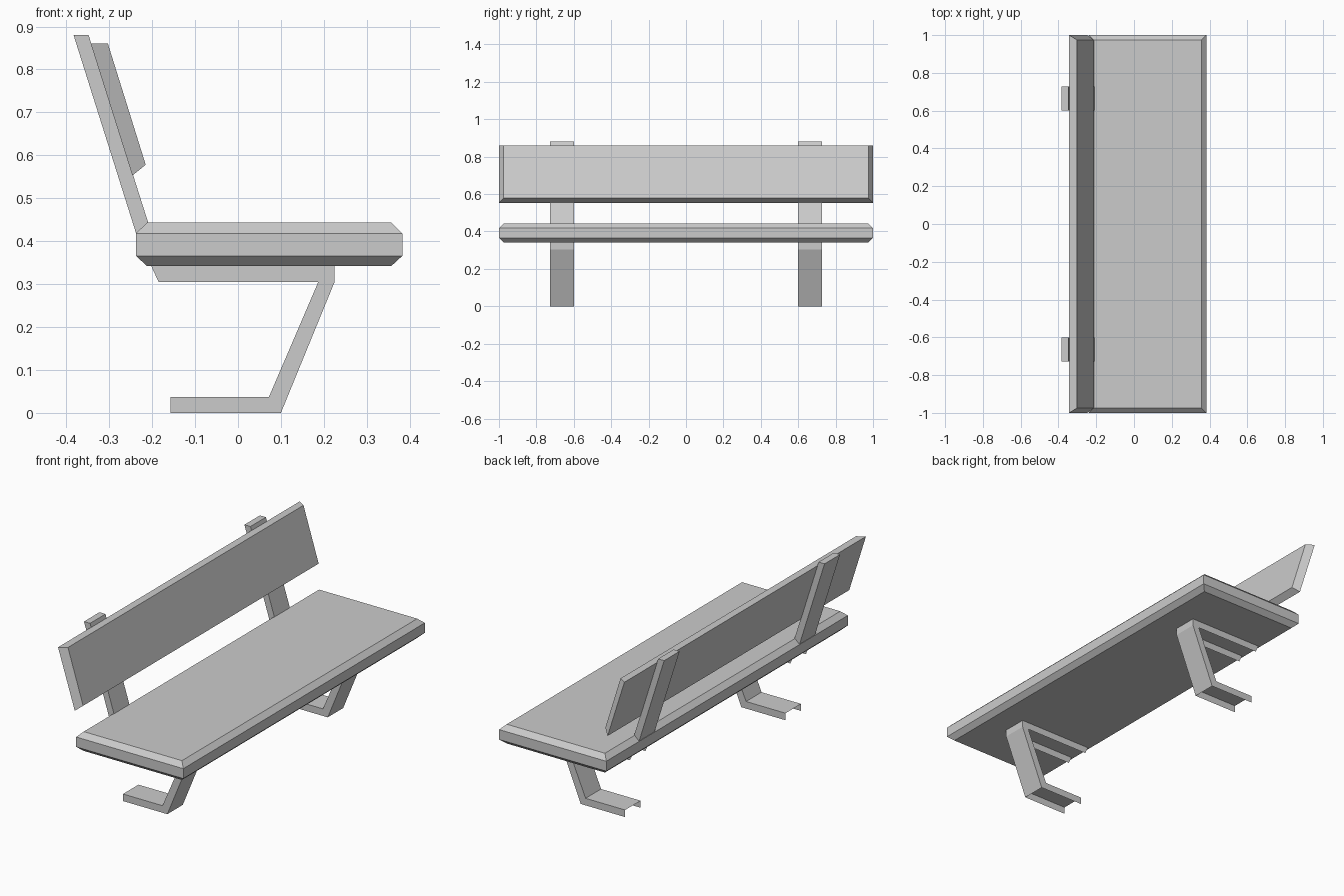
import bpy
import bmesh

cube = bpy.data.objects.get("Cube")
if cube:
    bpy.data.objects.remove(cube, do_unlink=True)

grey = bpy.data.materials.new("light_grey")
grey.use_nodes = True
colour = (0.6, 0.6, 0.6, 1)
grey.diffuse_color = colour
grey.node_tree.nodes["Principled BSDF"].inputs["Base Color"].default_value = colour


def finish(name, bm):
    bmesh.ops.remove_doubles(bm, verts=bm.verts, dist=0.0005)
    bmesh.ops.recalc_face_normals(bm, faces=bm.faces)
    mesh = bpy.data.meshes.new(name)
    bm.to_mesh(mesh)
    bm.free()
    mesh.materials.append(grey)
    obj = bpy.data.objects.new(name, mesh)
    bpy.context.collection.objects.link(obj)
    return obj


def loft(name, rings):
    """Closed solid joining matching rings of points."""
    bm = bmesh.new()
    loops = [[bm.verts.new(p) for p in ring] for ring in rings]
    for a, b in zip(loops, loops[1:]):
        for i in range(len(a)):
            j = (i + 1) % len(a)
            bm.faces.new((a[i], a[j], b[j], b[i]))
    bm.faces.new(loops[0])
    bm.faces.new(loops[-1])
    return finish(name, bm)


def rectangle(z, inset):
    x0, x1, y = -0.238 + inset, 0.383 - inset, 1 - inset
    return [(x0, -y, z), (x1, -y, z), (x1, y, z), (x0, y, z)]


# Seat slab with chamfered upper and lower edges
loft("seat", [rectangle(0.342, 0.026), rectangle(0.366, 0),
              rectangle(0.418, 0), rectangle(0.443, 0.026)])


# Backrest board, its front face smaller than its back face
def board_face(top, bottom, y):
    return [(x, s * y, z) for (x, z), s in
            ((top, -1), (top, 1), (bottom, 1), (bottom, -1))]


loft("backrest", [board_face((-0.343, 0.86), (-0.246, 0.553), 1),
                  board_face((-0.303, 0.86), (-0.215, 0.578), 0.975)])

# Bent support: back/inner edge, front/outer edge, and which webs follow
stations = [
    ((-0.383, 0.88), (-0.348, 0.88), "inner outer"),     # post
    ((-0.238, 0.42), (-0.205, 0.43), ""),                # inside the seat
    ((-0.185, 0.305), (-0.165, 0.345), ""),              # under-seat rails
    ((0.187, 0.305), (0.225, 0.345), "outer"),           # corner
    ((0.187, 0.305), (0.225, 0.305), "inner outer"),     # slanted leg
    ((0.072, 0.037), (0.1, 0), "inner"),                 # foot, open below
    ((-0.157, 0.037), (-0.157, 0), ""),
]


def support(name, y0, y1):
    bm = bmesh.new()

    def face(*pts):
        bm.faces.new([bm.verts.new(p) for p in pts])

    def strip(a, b):
        face((a[0], y0, a[1]), (a[0], y1, a[1]),
             (b[0], y1, b[1]), (b[0], y0, b[1]))

    strip(stations[0][0], stations[0][1])
    for (a, b, webs), (c, d, _) in zip(stations, stations[1:]):
        for y in (y0, y1):
            corners = [a, b, d] if a == c else [a, b, d, c]
            face(*[(x, y, z) for x, z in corners])
        if "inner" in webs:
            strip(a, c)
        if "outer" in webs:
            strip(b, d)
    return finish(name, bm)


support("right_support", -0.728, -0.6)
support("left_support", 0.6, 0.728)
